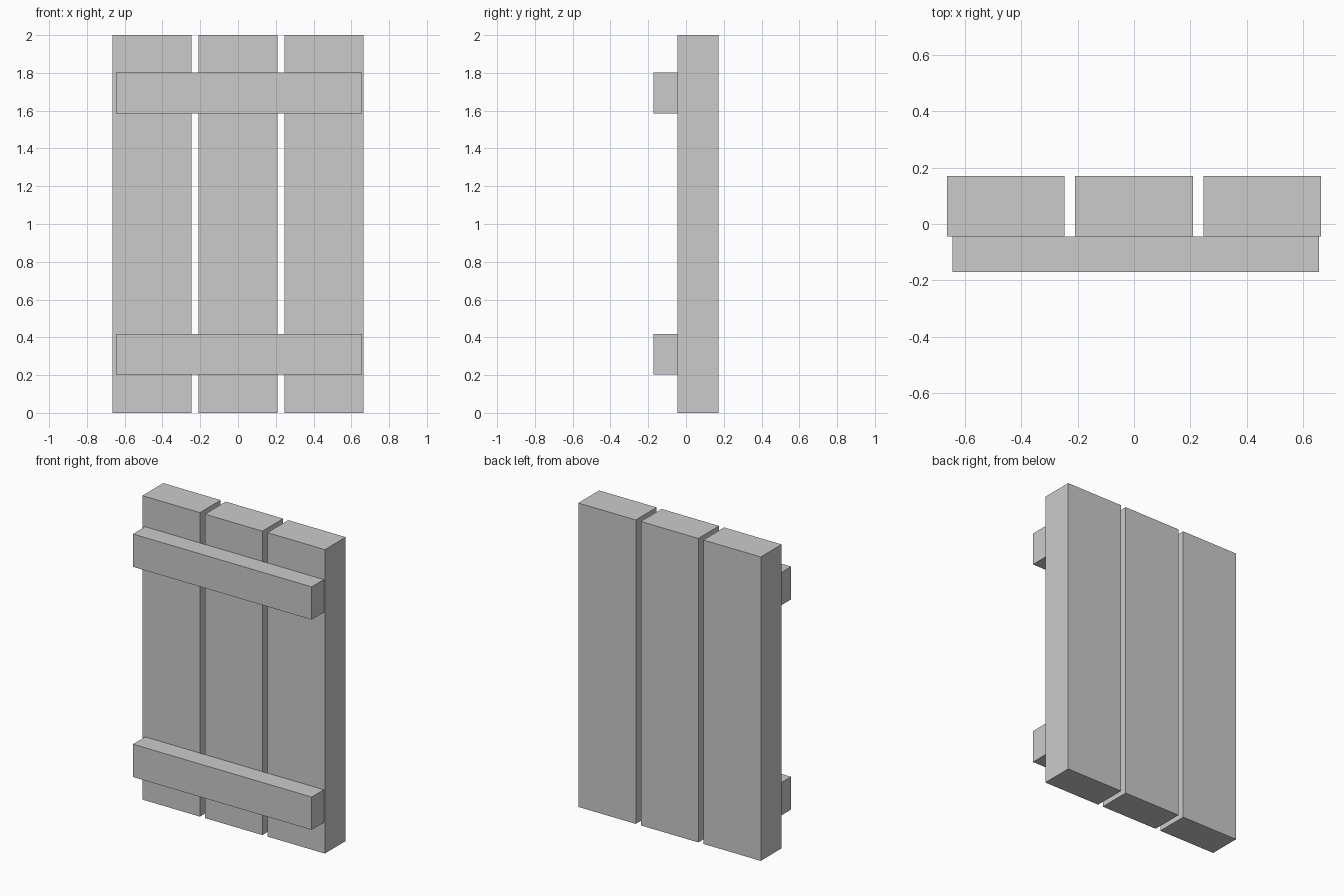
import bpy

if "Cube" in bpy.data.objects:
    bpy.data.objects.remove(bpy.data.objects["Cube"])

grey = bpy.data.materials.new("grey_wood")
grey.diffuse_color = (0.6, 0.6, 0.6, 1)
grey.use_nodes = True
grey.node_tree.nodes["Principled BSDF"].inputs["Base Color"].default_value = grey.diffuse_color


def box(name, lo, hi):
    """Flat-shaded block between two opposite corners."""
    bpy.ops.mesh.primitive_cube_add(size=1, location=[(a + b) / 2 for a, b in zip(lo, hi)])
    ob = bpy.context.object
    ob.name = name
    ob.scale = [b - a for a, b in zip(lo, hi)]
    bpy.ops.object.transform_apply(location=False, rotation=False, scale=True)
    ob.data.materials.append(grey)


# Three upright planks with narrow gaps
for side, x in (("left", -0.455), ("middle", 0), ("right", 0.455)):
    box(f"{side}_plank", (x - 0.209, -0.045, 0), (x + 0.209, 0.171, 2))

# Two cross battens on the front, slightly off centre
for level, z in (("lower", 0.202), ("upper", 1.585)):
    box(f"{level}_batten", (-0.645, -0.171, z), (0.656, -0.045, z + 0.216))
